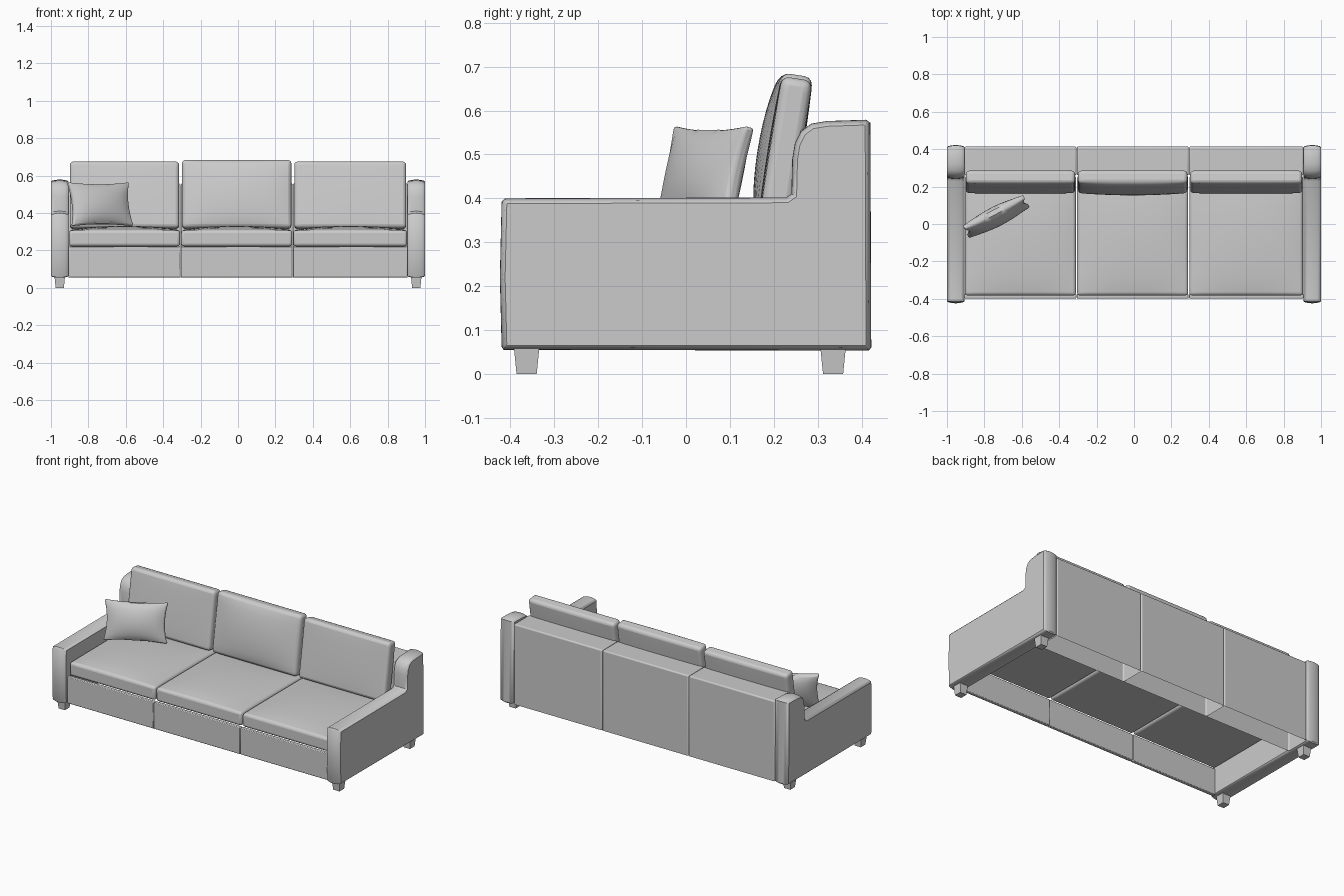
import bpy, bmesh
from math import radians
from mathutils import Vector

if "Cube" in bpy.data.objects:
    bpy.data.objects.remove(bpy.data.objects["Cube"])


def finish(name, bm, loc=(0, 0, 0), rot=(0, 0, 0), bevel=0.0, segs=3):
    bmesh.ops.recalc_face_normals(bm, faces=bm.faces)
    me = bpy.data.meshes.new(name)
    bm.to_mesh(me)
    bm.free()
    ob = bpy.data.objects.new(name, me)
    bpy.context.collection.objects.link(ob)
    ob.location = loc
    ob.rotation_euler = [radians(a) for a in rot]
    if bevel:
        m = ob.modifiers.new("soft_edges", 'BEVEL')
        m.width, m.segments = bevel, segs
        m.limit_method, m.angle_limit = 'ANGLE', radians(50)
    bpy.ops.object.select_all(action='DESELECT')
    ob.select_set(True)
    bpy.context.view_layer.objects.active = ob
    bpy.ops.object.shade_smooth_by_angle(angle=radians(40))
    return ob


def box(lo, hi, open_bottom=False):
    bm = bmesh.new()
    bmesh.ops.create_cube(bm, size=1)
    for v in bm.verts:
        v.co = Vector([(a + b) / 2 + c * (b - a) for a, b, c in zip(lo, hi, v.co)])
    if open_bottom:
        bmesh.ops.delete(bm, geom=[f for f in bm.faces if f.normal.z < -0.9], context='FACES_ONLY')
    return bm


def cushion(name, loc, size, puff_top, puff_bottom, rot=(0, 0, 0), pinch=0.0, bevel=0.015):
    """Box with domed large faces; pinch pulls the middles of the sides inwards."""
    bm = bmesh.new()
    bmesh.ops.create_cube(bm, size=2)
    bmesh.ops.subdivide_edges(
        bm, edges=[e for e in bm.edges if abs(e.verts[0].co.z - e.verts[1].co.z) < 0.1],
        cuts=11, use_grid_fill=True)
    for v in bm.verts:
        x, y, z = v.co
        dome = (1 - x * x) * (1 - y * y)
        dome = max(dome, 0) ** 0.7
        v.co = (x * size[0] / 2 * (1 - pinch * (1 - y * y)),
                y * size[1] / 2 * (1 - pinch * (1 - x * x)),
                z * size[2] / 2 + (puff_top if z > 0 else -puff_bottom) * dome)
    return finish(name, bm, loc, rot, bevel)


# Arms: stepped side profile, crowned across the width
profile = [Vector(p) for p in [
    (-.416, .055), (-.42, .062), (-.424, .22), (-.42, .392), (-.413, .4), (.228, .402),
    (.24, .41), (.242, .49), (.248, .525), (.262, .553), (.285, .57), (.32, .576),
    (.41, .579), (.42, .572), (.422, .06), (.416, .053)]]


def inset(points, d):
    out = []
    n = len(points)
    for i, p in enumerate(points):
        a = (p - points[i - 1]).normalized()
        b = (points[(i + 1) % n] - p).normalized()
        na, nb = Vector((a.y, -a.x)), Vector((b.y, -b.x))
        m = (na + nb).normalized()
        out.append(p + m * d / max(m.dot(na), 0.6))
    return out


def arm(name, side):
    bm = bmesh.new()
    rings = []
    steps = [-1, -.9, -.6, -.3, 0, .3, .6, .9, 1]
    for t in steps:
        depth = 0.008 * t * t + (0.004 if abs(t) == 1 else 0)
        rings.append([bm.verts.new((side * 0.953 + t * 0.047, p.x, max(p.y, .053)))
                      for p in inset(profile, depth)])
    n = len(profile)
    for r, s in zip(rings, rings[1:]):
        for i in range(n):
            j = (i + 1) % n
            bm.faces.new((r[i], r[j], s[j], s[i]))
    bm.faces.new(rings[0])
    bm.faces.new(rings[-1])
    return finish(name, bm)


for label, side in (("left", -1), ("right", 1)):
    arm(label + "_arm", side)
    # Tapered square legs
    for pos, y in (("front", -.363), ("back", .335)):
        bm = box((-.028, -.029, 0), (.028, .029, .06))
        for v in bm.verts:
            if v.co.z < .01:
                v.co.x *= .78
                v.co.y *= .79
        finish(f"{label}_{pos}_leg", bm, (side * .953, y, 0))

# Three seat bays: front rail, hollow back panel, seat and back cushions
bays = [("left", -.907, -.307, .006, .675), ("middle", -.307, .293, .028, .683),
        ("right", .293, .907, .006, .675)]
for label, x0, x1, puff, top in bays:
    cx, w = (x0 + x1) / 2, x1 - x0
    finish(label + "_front_rail", box((x0 + .001, -.398, .055), (x1 - .001, -.375, .222)), bevel=.004, segs=2)
    finish(label + "_back", box((x0 + .001, .26, .055), (x1 - .001, .414, .558), True), bevel=.008)
    cushion(label + "_seat_cushion", (cx, -.061, .265), (w - .006, .642, .085), .024, 0)
    h = top - .315
    cushion(label + "_back_cushion", (cx, .225, .315 + h / 2), (w - .016, h, .07),
            puff, .004, rot=(81, 0, 0), bevel=.018)

# Throw pillow leaning in the left corner
cushion("throw_pillow", (-.737, .04, .447), (.365, .238, .026), .037, .037,
        rot=(77, 0, 27), pinch=.09, bevel=.008)
